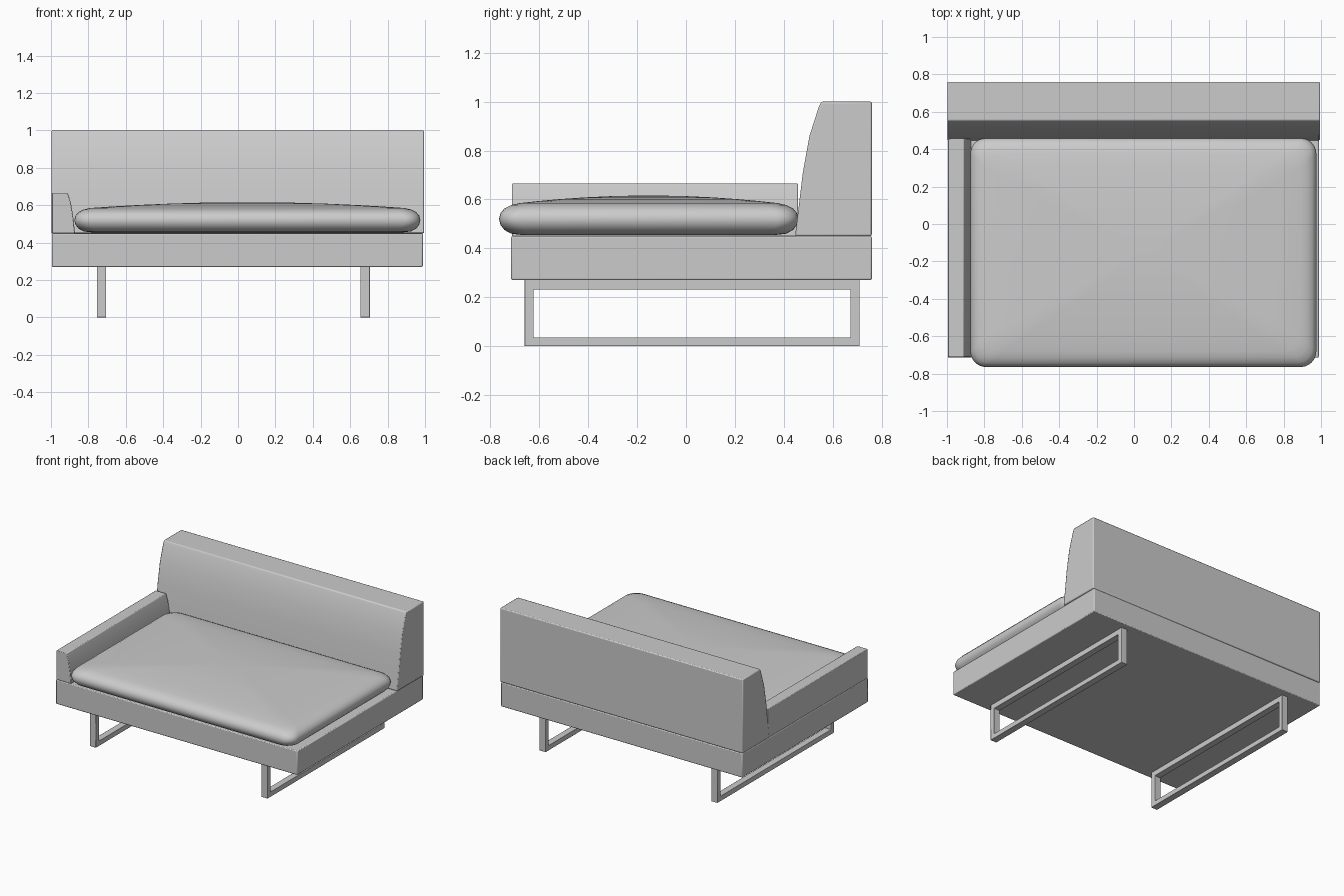
import bpy, bmesh, math

if "Cube" in bpy.data.objects:
    bpy.data.objects.remove(bpy.data.objects["Cube"])


def finish(name, bm, bevel=0.0, angle=35):
    bmesh.ops.recalc_face_normals(bm, faces=bm.faces[:])
    mesh = bpy.data.meshes.new(name)
    bm.to_mesh(mesh)
    bm.free()
    ob = bpy.data.objects.new(name, mesh)
    bpy.context.collection.objects.link(ob)
    bpy.ops.object.select_all(action='DESELECT')
    ob.select_set(True)
    bpy.context.view_layer.objects.active = ob
    bpy.ops.object.shade_smooth_by_angle(angle=math.radians(angle))
    if bevel:
        mod = ob.modifiers.new("Bevel", 'BEVEL')
        mod.width = bevel
        mod.segments = 2
        mod.limit_method = 'ANGLE'
        mod.angle_limit = math.radians(35)
    return ob


def prism(name, profile, to_3d, start, end, bevel):
    """Extrude a closed 2D profile between two positions."""
    bm = bmesh.new()
    a, b = [[bm.verts.new(to_3d(u, v, t)) for u, v in profile] for t in (start, end)]
    n = len(profile)
    bm.faces.new(a)
    bm.faces.new(b)
    for i in range(n):
        bm.faces.new((a[i], a[(i + 1) % n], b[(i + 1) % n], b[i]))
    return finish(name, bm, bevel)


def along_x(u, v, t):
    return (t, u, v)


def along_y(u, v, t):
    return (u, t, v)


# Base platform
prism("base", [(-0.715, 0.27), (0.76, 0.27), (0.76, 0.45), (-0.715, 0.45)],
      along_x, -0.995, 0.988, 0.006)

# Backrest with curved front
prism("backrest", [(0.76, 0.45), (0.76, 1.0), (0.553, 1.0), (0.542, 0.975), (0.505, 0.86),
                   (0.478, 0.71), (0.461, 0.57), (0.446, 0.45)],
      along_x, -0.998, 0.995, 0.007)

# Low armrest on the left
prism("armrest", [(-0.995, 0.45), (-0.995, 0.665), (-0.91, 0.665), (-0.893, 0.61),
                  (-0.88, 0.53), (-0.872, 0.45)],
      along_y, -0.712, 0.458, 0.004)


# Rectangular sled legs
def sled_leg(name, x0, x1):
    outer = [(-0.66, 0), (0.71, 0), (0.71, 0.272), (-0.66, 0.272)]
    inner = [(-0.623, 0.036), (0.673, 0.036), (0.673, 0.232), (-0.623, 0.232)]
    bm = bmesh.new()
    loops = [[bm.verts.new((x, y, z)) for y, z in prof]
             for x, prof in ((x0, outer), (x1, outer), (x1, inner), (x0, inner))]
    for k in range(4):
        a, b = loops[k], loops[(k + 1) % 4]
        for i in range(4):
            j = (i + 1) % 4
            bm.faces.new((a[i], a[j], b[j], b[i]))
    finish(name, bm, 0.002)


sled_leg("left_leg", -0.755, -0.705)
sled_leg("right_leg", 0.655, 0.705)


# Crowned seat cushion, stacked rounded-rectangle rings
CX, CY, HX, HY = 0.05, -0.1525, 0.925, 0.6125


def ring(bm, inset, z, radius, scale=1.0):
    hx, hy, r = HX - inset, HY - inset, radius
    verts = []
    for sx, sy, a0 in ((1, 1, 0), (-1, 1, 90), (-1, -1, 180), (1, -1, 270)):
        for k in range(7):
            a = math.radians(a0 + 15 * k)
            x = (sx * (hx - r) + r * math.cos(a)) * scale
            y = (sy * (hy - r) + r * math.sin(a)) * scale
            verts.append(bm.verts.new((CX + x, CY + y, z)))
    return verts


bm = bmesh.new()
rings = [ring(bm, 0.10, 0.454, 0.06), ring(bm, 0.05, 0.46, 0.07)]
for inset, z in ((0.022, 0.475), (0.006, 0.496), (0, 0.52), (0.006, 0.544),
                 (0.022, 0.563), (0.05, 0.577), (0.085, 0.585)):
    rings.append(ring(bm, inset, z, 0.085))
for s in (0.85, 0.7, 0.5, 0.3, 0.12):
    rings.append(ring(bm, 0.085, 0.585 + 0.031 * (1 - s ** 2), 0.085, s))
n = len(rings[0])
for a, b in zip(rings, rings[1:]):
    for i in range(n):
        j = (i + 1) % n
        bm.faces.new((a[i], a[j], b[j], b[i]))
bm.faces.new(rings[0])
bm.faces.new(rings[-1])
finish("seat_cushion", bm, angle=60)
